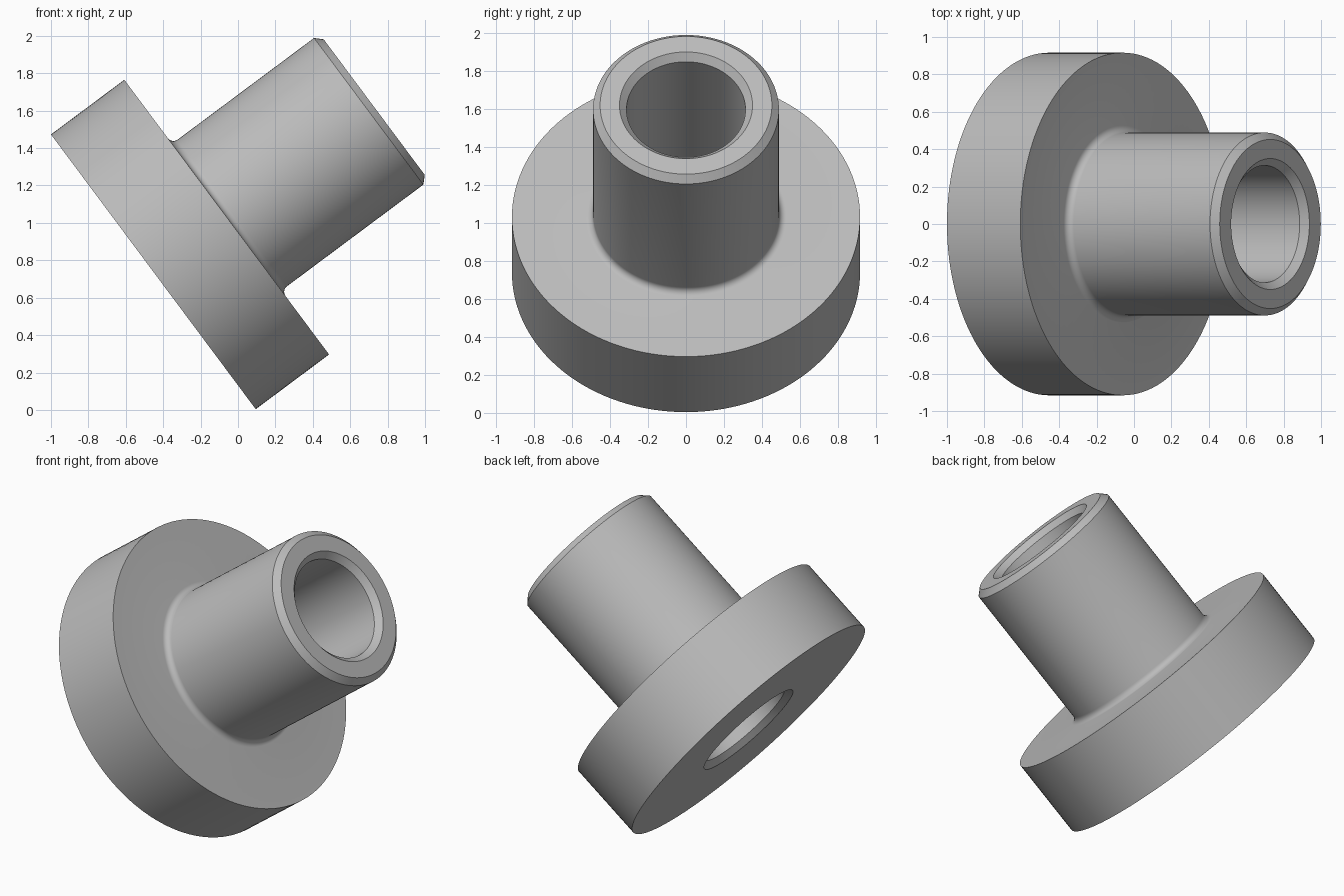
import bpy
import bmesh
import math
from mathutils import Matrix

cube = bpy.data.objects.get("Cube")
if cube:
    bpy.data.objects.remove(cube, do_unlink=True)

# Main dimensions along and around the bushing axis
FLANGE_R, FLANGE_H = 0.916, 0.489
HUB_R, LENGTH = 0.489, 1.473
BORE_R, BEVEL, FILLET = 0.313, 0.037, 0.038
TILT = math.radians(36.7)
SEGMENTS = 128

# Plain grey metal
metal = bpy.data.materials.new("grey_metal")
metal.use_nodes = True
grey = (0.5, 0.5, 0.5, 1.0)
metal.diffuse_color = grey
metal.node_tree.nodes["Principled BSDF"].inputs["Base Color"].default_value = grey


def fillet(cr, cz, radius, steps=8):
    """Concave quarter arc from the flange face up to the hub wall."""
    arc = []
    for i in range(steps + 1):
        a = math.pi / 2 * i / steps
        arc.append((cr - radius * math.sin(a), cz - radius * math.cos(a)))
    return arc


def lathe(name, profile):
    """Revolve a closed (radius, height) profile around the z axis."""
    bm = bmesh.new()
    rings = []
    for s in range(SEGMENTS):
        a = math.tau * s / SEGMENTS
        rings.append([bm.verts.new((r * math.cos(a), r * math.sin(a), z))
                      for r, z in profile])
    n = len(profile)
    for s in range(SEGMENTS):
        here, after = rings[s], rings[(s + 1) % SEGMENTS]
        for i in range(n):
            j = (i + 1) % n
            bm.faces.new((here[i], after[i], after[j], here[j]))
    bmesh.ops.recalc_face_normals(bm, faces=bm.faces)
    mesh = bpy.data.meshes.new(name)
    bm.to_mesh(mesh)
    bm.free()
    mesh.materials.append(metal)
    obj = bpy.data.objects.new(name, mesh)
    bpy.context.collection.objects.link(obj)
    return obj


# Flange, filleted hub, bevelled rim and through bore in one closed section
profile = [(BORE_R + BEVEL, 0), (FLANGE_R, 0), (FLANGE_R, FLANGE_H)]
profile += fillet(HUB_R + FILLET, FLANGE_H + FILLET, FILLET)
profile += [
    (HUB_R, LENGTH - BEVEL), (HUB_R - BEVEL, LENGTH),
    (BORE_R + BEVEL, LENGTH), (BORE_R, LENGTH - BEVEL),
    (BORE_R, BEVEL),
]
bushing = lathe("flanged_bushing", profile)

# Lean the axis toward +x so the flange rests on its lower rim
bushing.data.transform(Matrix.Rotation(math.pi / 2 - TILT, 4, 'Y'))
bushing.location = (FLANGE_R * math.sin(TILT) - 1, 0, FLANGE_R * math.cos(TILT) + 0.004)

bpy.ops.object.select_all(action='DESELECT')
bushing.select_set(True)
bpy.context.view_layer.objects.active = bushing
bpy.ops.object.shade_smooth_by_angle(angle=math.radians(30))
